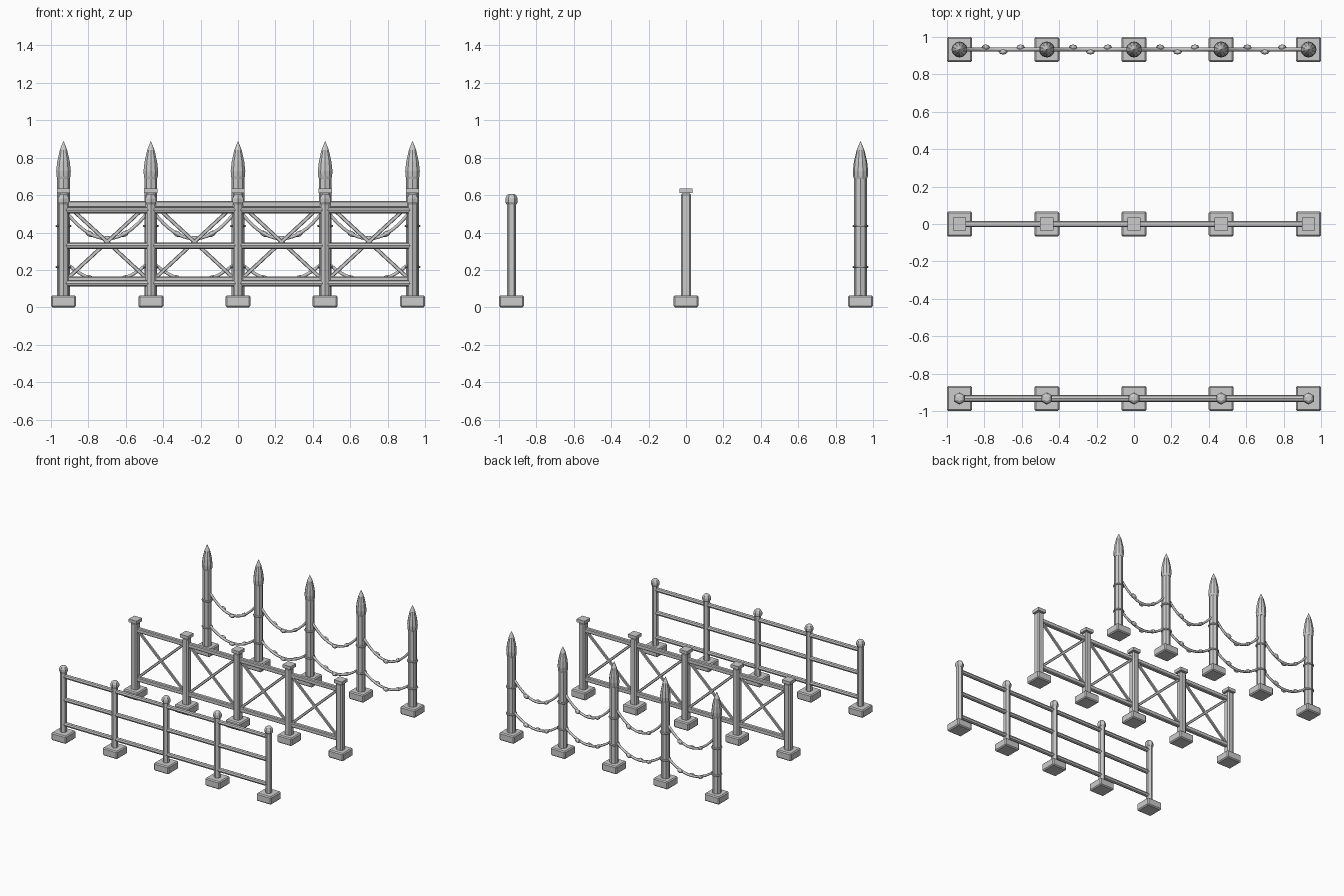
import bpy, math
from mathutils import Vector

cube = bpy.data.objects.get("Cube")
if cube:
    bpy.data.objects.remove(cube, do_unlink=True)

stone = bpy.data.materials.new("stone grey")
stone.use_nodes = True
stone.diffuse_color = (0.6, 0.6, 0.6, 1)
stone.node_tree.nodes["Principled BSDF"].inputs["Base Color"].default_value = (0.6, 0.6, 0.6, 1)

POSTS = [-0.933, -0.466, 0, 0.466, 0.933]
FRONT, MIDDLE, BACK = -0.933, 0, 0.933


def finish(obj, name, bevel=0):
    obj.name = name
    obj.data.materials.append(stone)
    if bevel:
        mod = obj.modifiers.new("bevel", "BEVEL")
        mod.width = bevel
        mod.segments = 1
    return obj


def box(name, center, size, bevel=0, tilt=0):
    bpy.ops.mesh.primitive_cube_add(size=1, location=center, rotation=(0, tilt, 0))
    obj = bpy.context.object
    obj.scale = size
    bpy.ops.object.transform_apply(location=False, rotation=False, scale=True)
    return finish(obj, name, bevel)


def lathe(name, x, y, profile, sides):
    """Stack rings of (radius, height) into a closed faceted solid."""
    verts, faces = [], []
    for r, z in profile:
        for i in range(sides):
            a = math.pi / 2 + math.tau * i / sides
            verts.append((r * math.cos(a), r * math.sin(a), z))
    for k in range(len(profile) - 1):
        for i in range(sides):
            j = (i + 1) % sides
            a, b = k * sides, (k + 1) * sides
            faces.append((a + i, a + j, b + j, b + i))
    faces.append(tuple(reversed(range(sides))))
    faces.append(tuple(range(len(verts) - sides, len(verts))))
    mesh = bpy.data.meshes.new(name)
    mesh.from_pydata(verts, [], faces)
    obj = bpy.data.objects.new(name, mesh)
    bpy.context.collection.objects.link(obj)
    obj.location = (x, y, 0)
    return finish(obj, name)


def round_rail(name, y, z, radius):
    bpy.ops.mesh.primitive_cylinder_add(vertices=8, radius=radius, depth=2 * POSTS[-1],
                                        location=(0, y, z), rotation=(0, math.pi / 2, 0))
    return finish(bpy.context.object, name)


def rope(name, x0, x1, y, z_top, z_low):
    """Hang a sagging rope between two posts, with knots on alternate sides."""
    def at(t):
        return Vector((x0 + (x1 - x0) * t, y, z_low + (z_top - z_low) * (2 * t - 1) ** 2))
    steps = 14
    curve = bpy.data.curves.new(name, "CURVE")
    curve.dimensions = "3D"
    curve.bevel_depth = 0.01
    curve.bevel_resolution = 1
    line = curve.splines.new("POLY")
    line.points.add(steps)
    for i, p in enumerate(line.points):
        p.co = (*at(i / steps), 1)
    obj = bpy.data.objects.new(name, curve)
    bpy.context.collection.objects.link(obj)
    finish(obj, name)
    for t, side in ((0.3, 1), (0.5, -1), (0.7, 1)):
        bpy.ops.mesh.primitive_uv_sphere_add(segments=8, ring_count=6, radius=1,
                                             location=at(t) + Vector((0, side * 0.012, 0)))
        knot = bpy.context.object
        knot.scale = (0.024, 0.015, 0.015)
        slope = at(t + 0.01) - at(t - 0.01)
        knot.rotation_euler.y = -math.atan2(slope.z, slope.x)
        finish(knot, "rope_knot")


# Footings and posts of all three fences
for x in POSTS:
    for y in (FRONT, MIDDLE, BACK):
        box("footing", (x, y, 0.032), (0.134, 0.134, 0.064), 0.008)
    lathe("hex_post", x, FRONT, [(0.025, 0.05), (0.025, 0.56)], 6)
    lathe("hex_post_cap", x, FRONT,
          [(0.026, 0.55), (0.033, 0.562), (0.033, 0.582), (0.024, 0.6), (0.014, 0.606)], 6)
    box("square_post", (x, MIDDLE, 0.33), (0.056, 0.056, 0.56), 0.01)
    box("square_post_cap", (x, MIDDLE, 0.623), (0.072, 0.072, 0.026))
    lathe("spiked_post", x, BACK, [(0.034, 0.05), (0.034, 0.69)], 8)
    lathe("post_spike", x, BACK,
          [(0.034, 0.685), (0.039, 0.7), (0.041, 0.73), (0.035, 0.78), (0.021, 0.84), (0.001, 0.888)], 10)
    for z in (0.215, 0.435):
        bpy.ops.mesh.primitive_torus_add(location=(x, BACK, z), major_radius=0.036, minor_radius=0.007,
                                         major_segments=12, minor_segments=6)
        finish(bpy.context.object, "rope_ring")

# Front fence rails
for z in (0.128, 0.33, 0.52):
    round_rail("front_rail", FRONT, z, 0.0175)

# Middle fence rails and cross braces
for z in (0.148, 0.55):
    box("middle_rail", (0, MIDDLE, z), (2 * POSTS[-1], 0.034, 0.036), 0.006)
for x0, x1 in zip(POSTS, POSTS[1:]):
    run, rise = x1 - x0 - 0.05, 0.385
    for side in (-1, 1):
        box("cross_brace", ((x0 + x1) / 2, MIDDLE, 0.35),
            (math.hypot(run, rise), 0.018, 0.02), 0.003, side * math.atan2(rise, run))

    # Back fence ropes
    rope("upper_rope", x0, x1, BACK, 0.53, 0.367)
    rope("lower_rope", x0, x1, BACK, 0.25, 0.138)
